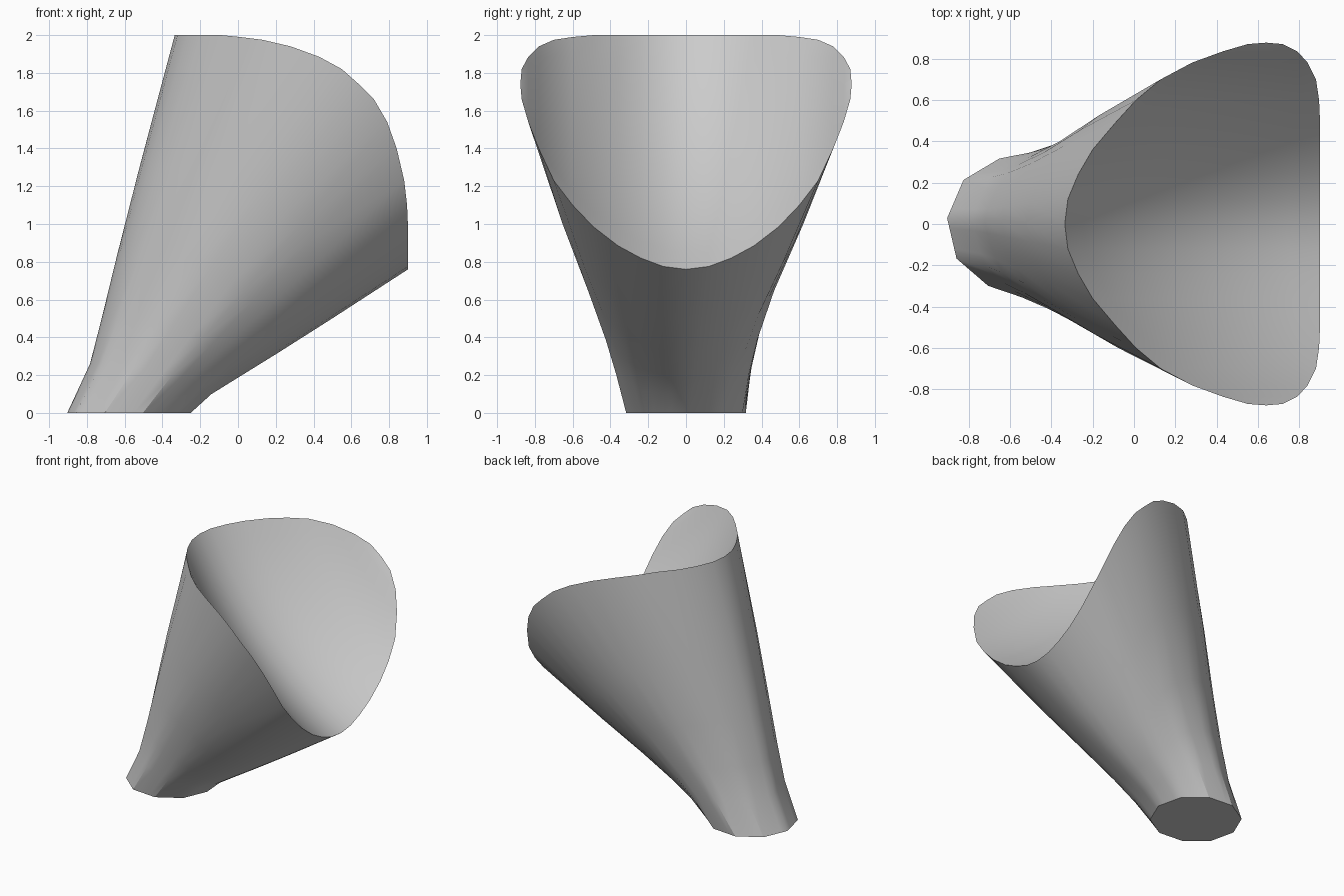
import bpy, bmesh, math
from mathutils import Vector

cube = bpy.data.objects.get("Cube")
if cube:
    bpy.data.objects.remove(cube, do_unlink=True)

grey = bpy.data.materials.new("plain grey")
grey.use_nodes = True
grey.diffuse_color = (0.6, 0.6, 0.6, 1)
grey.node_tree.nodes["Principled BSDF"].inputs["Base Color"].default_value = (0.6, 0.6, 0.6, 1)

# Saddle-shaped rim by width: y, upper x and z, lower x and z
RIM_ROWS = [(0, -.335, 2, .9, .76), (.12, -.32, 2, .9, .775),
            (.24, -.27, 2, .9, .82), (.36, -.2, 2, .9, .885),
            (.49, -.09, 2, .9, .985), (.6, .01, 1.99, .895, 1.1),
            (.7, .13, 1.975, .88, 1.23), (.78, .28, 1.94, .84, 1.4),
            (.835, .43, 1.885, .79, 1.54), (.87, .55, 1.82, .72, 1.66)]
rim = [Vector((ux, y, uz)) for y, ux, uz, lx, lz in RIM_ROWS]
rim.append(Vector((.64, .877, 1.74)))
rim += [Vector((lx, y, lz)) for y, ux, uz, lx, lz in reversed(RIM_ROWS)]
HALF = len(rim) - 1
rim += [Vector((p.x, -p.y, p.z)) for p in rim[-2:0:-1]]
COUNT = len(rim)

# Ten-sided foot outline, walked from the back round the +y side
SIDES = 10


def foot_corner(k):
    a = math.tau * k / SIDES + math.radians(5)
    return Vector((-.577 - .328 * math.cos(a), .325 * math.sin(a), 0))


def foot_point(i):
    u = i * SIDES / COUNT
    k = math.floor(u)
    return foot_corner(k).lerp(foot_corner(k + 1), u - k)


foot = [foot_point(i) for i in range(COUNT)]

# Rings up the wall: height share, pinch along x, at +y, at -y
RINGS = [(0, 0, 0, 0), (.13, .12, .1, .04), (.25, .09, .13, .05),
         (.42, .05, .11, .03), (.65, .02, .04, 0), (1, 0, 0, 0)]


def ring_points(s, along, plus, minus):
    pts = [a.lerp(b, s) for a, b in zip(foot, rim)]
    mid = sum(pts, Vector()) / COUNT
    for p in pts:
        p.x += (mid.x - p.x) * along
        p.y *= 1 - (plus if p.y > 0 else minus)
    return pts


# Flared wall and closed foot
bm = bmesh.new()
rings = [[bm.verts.new(p) for p in ring_points(*r)] for r in RINGS]
for low, high in zip(rings, rings[1:]):
    for i in range(COUNT):
        j = (i + 1) % COUNT
        bm.faces.new((low[j], low[i], high[i], high[j]))
bm.faces.new(rings[0])

# Dished mouth: sagging lines from the upper rim to the lower rim
top = rings[-1]
STEPS = 10
SAG = .13
span = (rim[0] - rim[HALF]).length
inward = Vector((-1, 0, -1)).normalized()


def mouth_line(k):
    upper = top[k]
    lower = top[HALF - k] if k >= 0 else top[-HALF - k]
    if upper is lower:
        return [upper] * (STEPS + 1)
    depth = SAG * ((upper.co - lower.co).length / span) ** 2
    inner = []
    for n in range(1, STEPS):
        v = n / STEPS
        inner.append(bm.verts.new(upper.co.lerp(lower.co, v) + inward * depth * 4 * v * (1 - v)))
    return [upper] + inner + [lower]


lines = [mouth_line(k) for k in range(-HALF // 2, HALF // 2 + 1)]
for a, b in zip(lines, lines[1:]):
    for n in range(STEPS):
        corners = dict.fromkeys((a[n + 1], b[n + 1], b[n], a[n]))
        bm.faces.new(list(corners))

mesh = bpy.data.meshes.new("flared_body")
bm.to_mesh(mesh)
bm.free()
mesh.materials.append(grey)
body = bpy.data.objects.new("flared_body", mesh)
bpy.context.collection.objects.link(body)

bpy.ops.object.select_all(action='DESELECT')
body.select_set(True)
bpy.context.view_layer.objects.active = body
bpy.ops.object.shade_smooth_by_angle(angle=math.radians(30))
